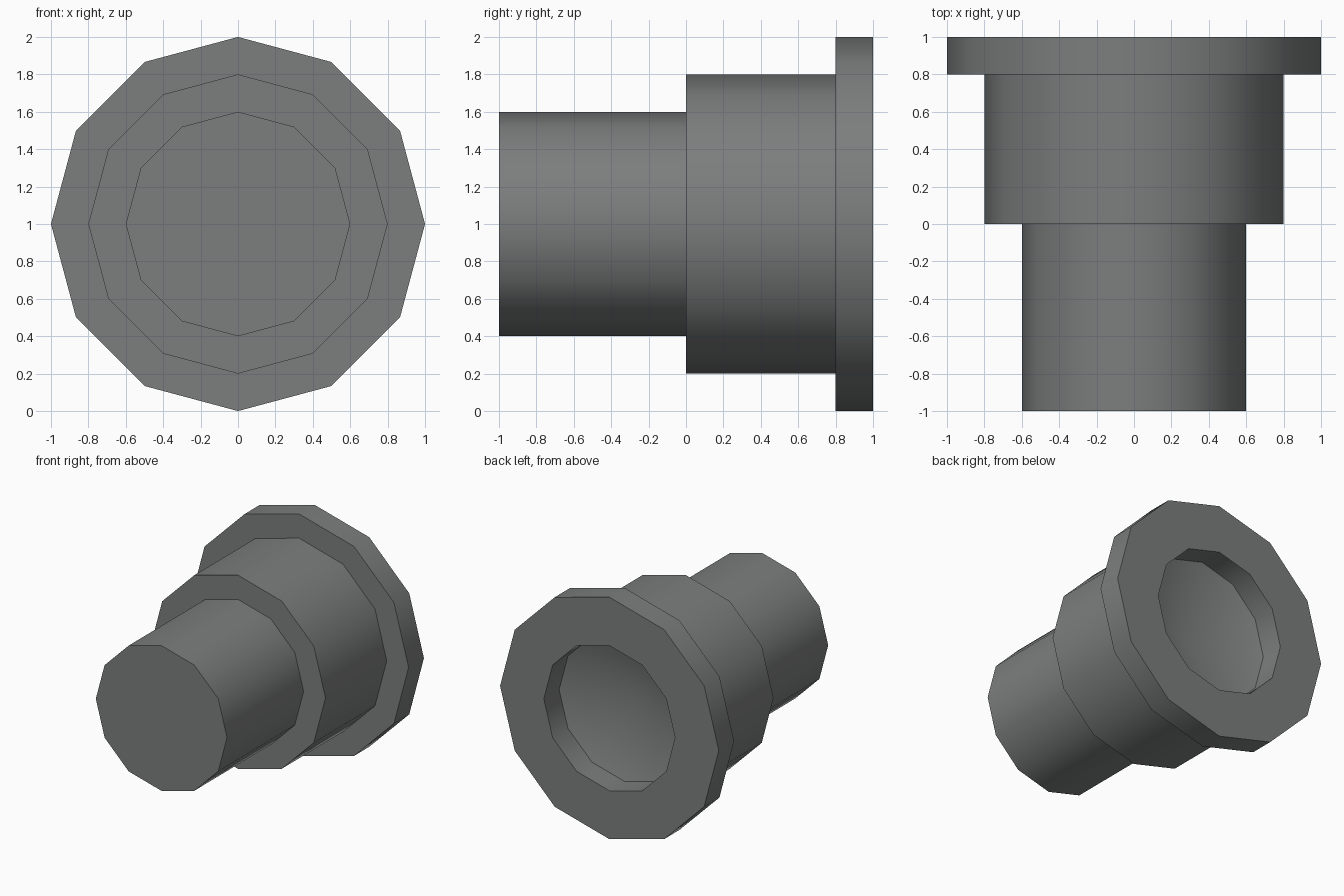
import bpy, bmesh, math

if "Cube" in bpy.data.objects:
    bpy.data.objects.remove(bpy.data.objects["Cube"])

SIDES = 12

# One flat grey for the whole model
grey = bpy.data.materials.new("dark grey")
grey.diffuse_color = (0.20, 0.21, 0.207, 1.0)
grey.use_nodes = True
grey.node_tree.nodes["Principled BSDF"].inputs["Base Color"].default_value = grey.diffuse_color

# Profile along the y axis as (radius, y): barrel, head, flange, recess, dish
profile = [(0, -1.0), (0.6, -1.0), (0.6, 0.0), (0.8, 0.0), (0.8, 0.8),
           (1.0, 0.8), (1.0, 1.0), (0.6, 1.0), (0.6, 0.8), (0, 0.6)]


def lathe(name, points, centre_z, material):
    """Turn a closed-ended profile round the y axis."""
    bm = bmesh.new()
    rings = []
    for r, y in points:
        if r == 0:
            rings.append([bm.verts.new((0, y, centre_z))])
        else:
            rings.append([bm.verts.new((r * math.cos(2 * math.pi * i / SIDES), y,
                                        centre_z + r * math.sin(2 * math.pi * i / SIDES)))
                          for i in range(SIDES)])
    for a, b in zip(rings, rings[1:]):
        for i in range(SIDES):
            j = (i + 1) % SIDES
            quad = [a[i % len(a)], a[j % len(a)], b[j % len(b)], b[i % len(b)]]
            bm.faces.new(list(dict.fromkeys(quad)))
    bmesh.ops.recalc_face_normals(bm, faces=bm.faces[:])
    mesh = bpy.data.meshes.new(name)
    bm.to_mesh(mesh)
    bm.free()
    mesh.materials.append(material)
    obj = bpy.data.objects.new(name, mesh)
    bpy.context.collection.objects.link(obj)
    return obj


# Stepped body with a recessed shallow dish at the back
body = lathe("stepped_lamp_body", profile, 1.0, grey)
bpy.context.view_layer.objects.active = body
body.select_set(True)
bpy.ops.object.shade_smooth_by_angle(angle=math.radians(40))
